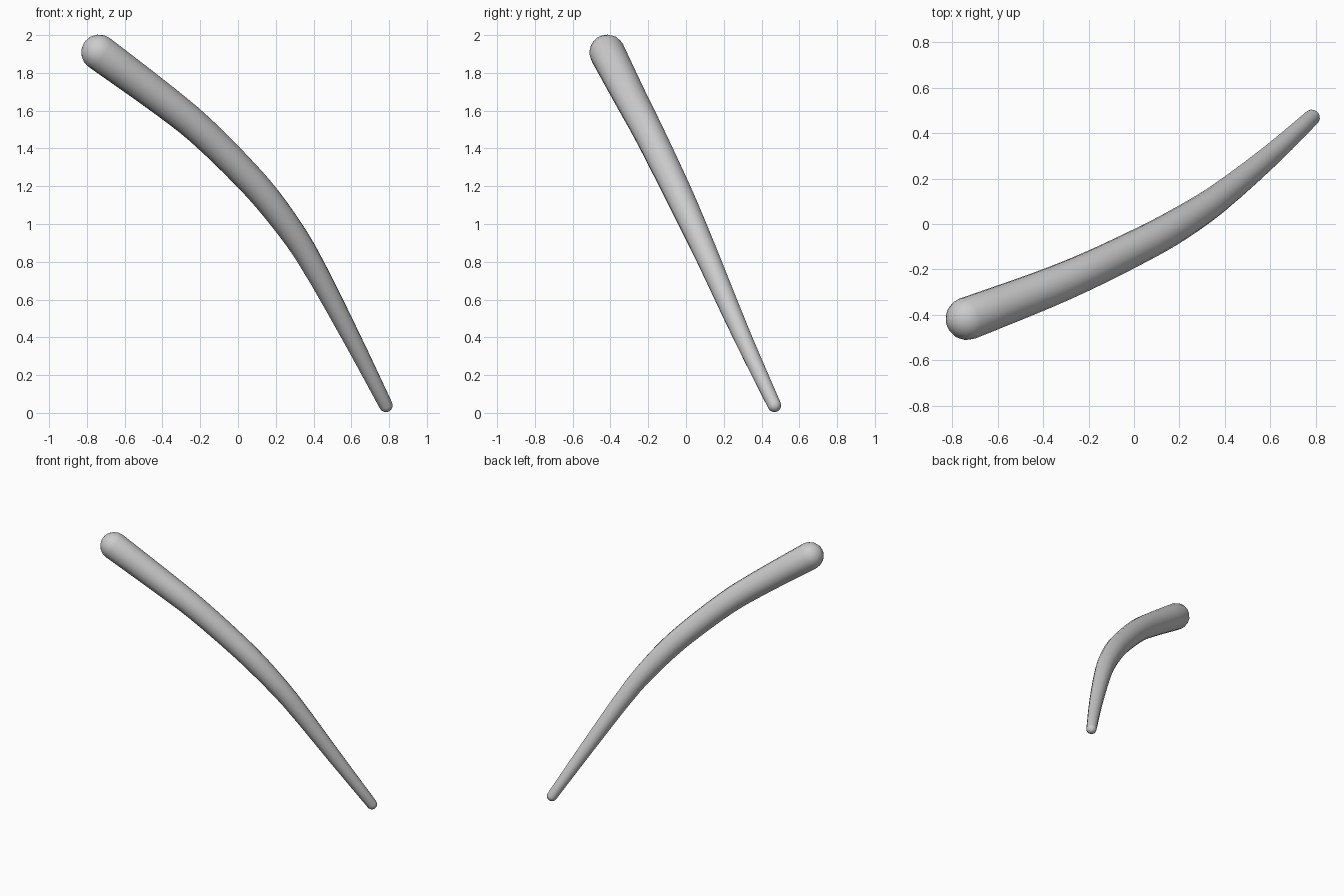
import bpy, bmesh, math
from mathutils import Vector

if "Cube" in bpy.data.objects:
    bpy.data.objects.remove(bpy.data.objects["Cube"])

SIDES = 16
# Centre line stations: x, y, z, radius (thick upper end to thin lower end)
PATH = [(-.735, -.417, 1.908, .095), (-.4, -.29, 1.66, .086), (-.2, -.205, 1.498, .081),
        (.06, -.078, 1.24, .076), (.20, 0, 1.075, .072), (.36, .105, .845, .063),
        (.60, .30, .40, .048), (.783, .468, .04, .036)]


def smooth_path(pts, steps=3):
    # Centripetal-like Hermite interpolation through the stations
    p = [Vector(q) for q in pts]
    t = [0]
    for a, b in zip(p, p[1:]):
        t.append(t[-1] + (b - a).length)
    n = len(p)
    tan = [(p[min(i + 1, n - 1)] - p[max(i - 1, 0)]) /
           (t[min(i + 1, n - 1)] - t[max(i - 1, 0)]) for i in range(n)]
    out = []
    for i in range(n - 1):
        d = t[i + 1] - t[i]
        for k in range(steps):
            s = k / steps
            out.append(p[i] * (2*s**3 - 3*s**2 + 1) + tan[i] * d * (s**3 - 2*s**2 + s)
                       + p[i + 1] * (3*s**2 - 2*s**3) + tan[i + 1] * d * (s**3 - s**2))
    return out + [p[-1]]


st = smooth_path(PATH)
cen = [q.to_3d() for q in st]
rad = [q.w for q in st]
n = len(cen)
dirs = [(cen[min(i + 1, n - 1)] - cen[max(i - 1, 0)]).normalized() for i in range(n)]

# Rings: rounded start cap, shaft, rounded end cap
ANG = [math.radians(a) for a in (78, 60, 40, 20)]
rings = [(cen[0] - dirs[0] * rad[0] * math.sin(a), dirs[0], rad[0] * math.cos(a)) for a in ANG]
rings += list(zip(cen, dirs, rad))
rings += [(cen[-1] + dirs[-1] * rad[-1] * math.sin(a), dirs[-1], rad[-1] * math.cos(a))
          for a in reversed(ANG)]

bm = bmesh.new()
loops = []
for c, d, r in rings:
    u = d.cross(Vector((.5, -.85, 0))).normalized()
    v = d.cross(u)
    loops.append([bm.verts.new(c + r * (u * math.cos(a) + v * math.sin(a)))
                  for a in (2 * math.pi * k / SIDES for k in range(SIDES))])
for a, b in zip(loops, loops[1:]):
    for k in range(SIDES):
        j = (k + 1) % SIDES
        bm.faces.new((a[k], a[j], b[j], b[k]))
# Poles closing both caps
for ring, c, d, r in ((loops[0], cen[0], -dirs[0], rad[0]), (loops[-1], cen[-1], dirs[-1], rad[-1])):
    pole = bm.verts.new(c + d * r)
    for k in range(SIDES):
        bm.faces.new((ring[k], ring[(k + 1) % SIDES], pole))
bmesh.ops.recalc_face_normals(bm, faces=bm.faces)
for f in bm.faces:
    f.smooth = True
me = bpy.data.meshes.new("curved_tapered_rod")
bm.to_mesh(me)
bm.free()
bpy.context.collection.objects.link(bpy.data.objects.new("curved_tapered_rod", me))
